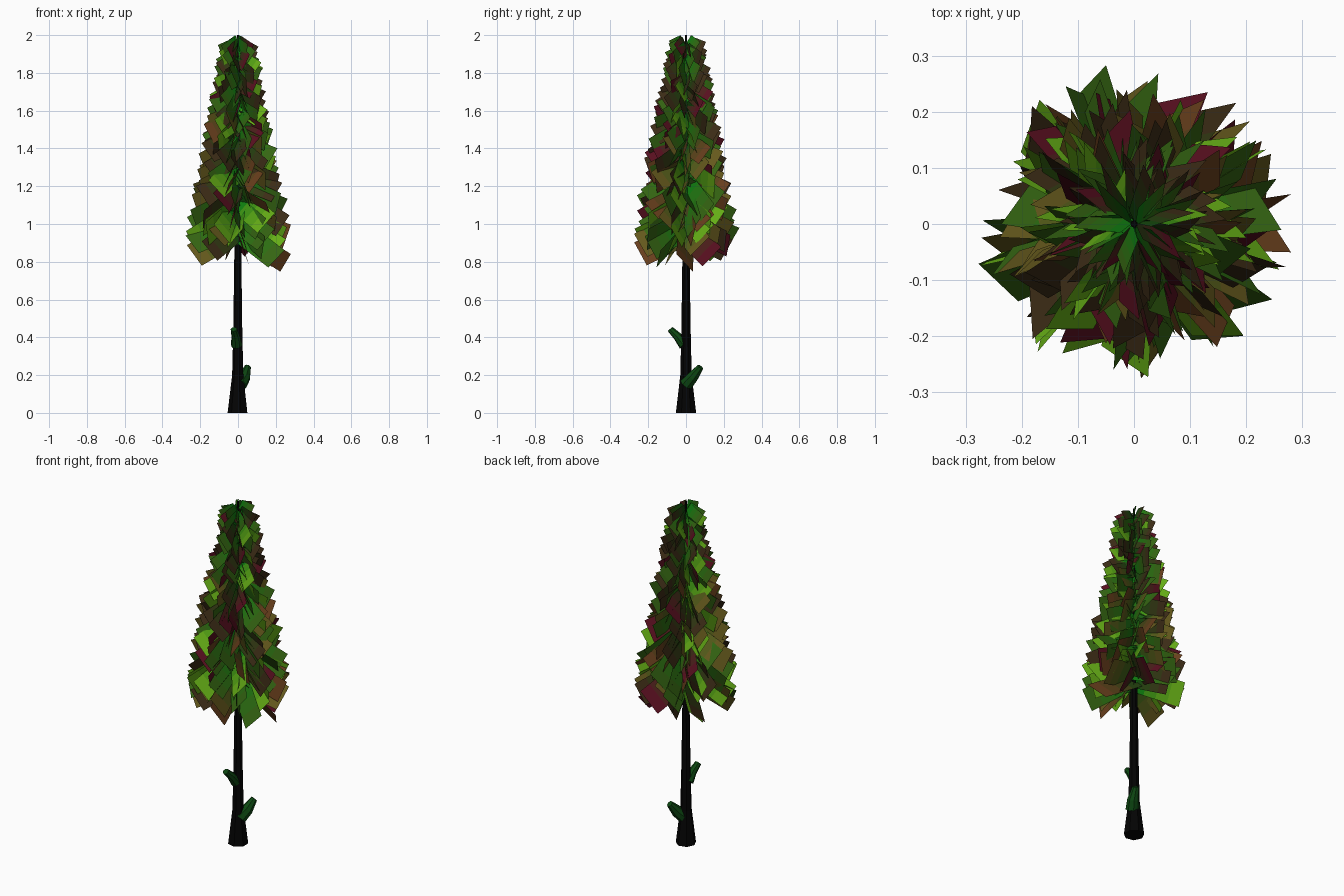
import bpy, bmesh, math, random
from mathutils import Vector

if "Cube" in bpy.data.objects:
    bpy.data.objects.remove(bpy.data.objects["Cube"])

random.seed(11)


def material(name, rgb):
    m = bpy.data.materials.new(name)
    m.diffuse_color = (*rgb, 1)
    m.use_nodes = True
    m.node_tree.nodes["Principled BSDF"].inputs["Base Color"].default_value = m.diffuse_color
    return m


def finish(name, bm, mats):
    mesh = bpy.data.meshes.new(name)
    bm.to_mesh(mesh)
    bm.free()
    for m in mats:
        mesh.materials.append(m)
    ob = bpy.data.objects.new(name, mesh)
    bpy.context.collection.objects.link(ob)
    return ob


def tube(name, path, sides, mat):
    """Flat-sided tapered tube through (point, radius) pairs."""
    bm = bmesh.new()
    pts = [Vector(p) for p, _ in path]
    rot = (pts[-1] - pts[0]).to_track_quat('Z', 'Y')
    rings = []
    for p, (_, r) in zip(pts, path):
        ring = []
        for i in range(sides):
            a = math.tau * i / sides
            ring.append(bm.verts.new(p + rot @ Vector((r * math.cos(a), r * math.sin(a), 0))))
        rings.append(ring)
    for lo, hi in zip(rings, rings[1:]):
        for i in range(sides):
            j = (i + 1) % sides
            bm.faces.new((lo[i], lo[j], hi[j], hi[i]))
    bm.faces.new(rings[0][::-1])
    bm.faces.new(rings[-1])
    return finish(name, bm, [mat])


bark = material("bark", (0.001, 0.001, 0.001))
stub_green = material("stub_green", (0.004, 0.065, 0.006))

# Leaf gradients: green at the trunk blending to a tip colour, in four steps
STEPS = 4
GRADIENTS = [("lime", (0.005, 0.22, 0.005), (0.13, 0.42, 0.008)),
             ("green", (0.005, 0.2, 0.005), (0.035, 0.13, 0.006)),
             ("olive", (0.01, 0.12, 0.006), (0.13, 0.1, 0.012)),
             ("dark", (0.008, 0.07, 0.004), (0.045, 0.025, 0.008)),
             ("brown", (0.02, 0.06, 0.005), (0.14, 0.05, 0.012)),
             ("maroon", (0.02, 0.03, 0.005), (0.1, 0.005, 0.014))]
leaf_mats = []
for name, c0, c1 in GRADIENTS:
    for i in range(STEPS):
        f = i / (STEPS - 1)
        leaf_mats.append(material(f"leaf_{name}_{i}", Vector(c0).lerp(Vector(c1), f)))

# Trunk with a flared foot
tube("trunk", [((0, 0, 0), 0.055), ((0, 0, 0.2), 0.031), ((0, 0, 0.45), 0.025),
               ((0, 0, 0.8), 0.02), ((0, 0, 1.4), 0.013), ((0, 0, 2.0), 0.006)], 7, bark)

# Broken branch stubs
tube("stub_lower", [((0.01, 0.0, 0.15), 0.038), ((0.035, 0.035, 0.19), 0.032),
                    ((0.052, 0.077, 0.243), 0.018)], 8, stub_green)
tube("stub_upper", [((-0.008, -0.01, 0.36), 0.03), ((-0.012, -0.045, 0.405), 0.023),
                    ((-0.022, -0.083, 0.443), 0.017)], 8, stub_green)

# Crown of drooping, steeply rolled leaf cards spiralling up the trunk
bm = bmesh.new()
COUNT = 250
for k in range(COUNT):
    t = k / (COUNT - 1)
    z = 0.95 + 1.02 * t
    a = k * 2.39996 + random.uniform(-0.3, 0.3)
    reach = (0.25 - 0.175 * t ** 1.2) * random.uniform(0.88, 1.08)
    drop = reach * random.uniform(0.35, 0.65)
    width = (0.14 - 0.045 * t) * random.uniform(0.9, 1.1)
    out = Vector((math.cos(a), math.sin(a), 0))
    side = Vector((-math.sin(a), math.cos(a), 0))
    axis = out * reach - Vector((0, 0, drop))
    normal = axis.cross(side).normalized()
    roll = random.choice((-1, 1)) * random.uniform(0.8 + 0.4 * t, 1.42)
    half = (side * math.cos(roll) + normal * math.sin(roll)) * width / 2
    root = out * 0.004 + Vector((0, 0, z))
    root.z -= max(0, z + abs(half.z) - 2.0)      # keep the top cards below the tip
    rows = []
    for i in range(STEPS + 1):
        rows.append([bm.verts.new(root + axis * (i / STEPS) + half * s) for s in (-1, 1)])
    tip = random.choice((0, 0, 1, 1, 2, 2, 3, 3, 4, 5) if t < 0.65 else (0, 1, 1, 1, 3, 3, 3, 5))
    for i in range(STEPS):
        f = bm.faces.new((rows[i][0], rows[i + 1][0], rows[i + 1][1], rows[i][1]))
        f.material_index = tip * STEPS + i
finish("foliage", bm, leaf_mats)
